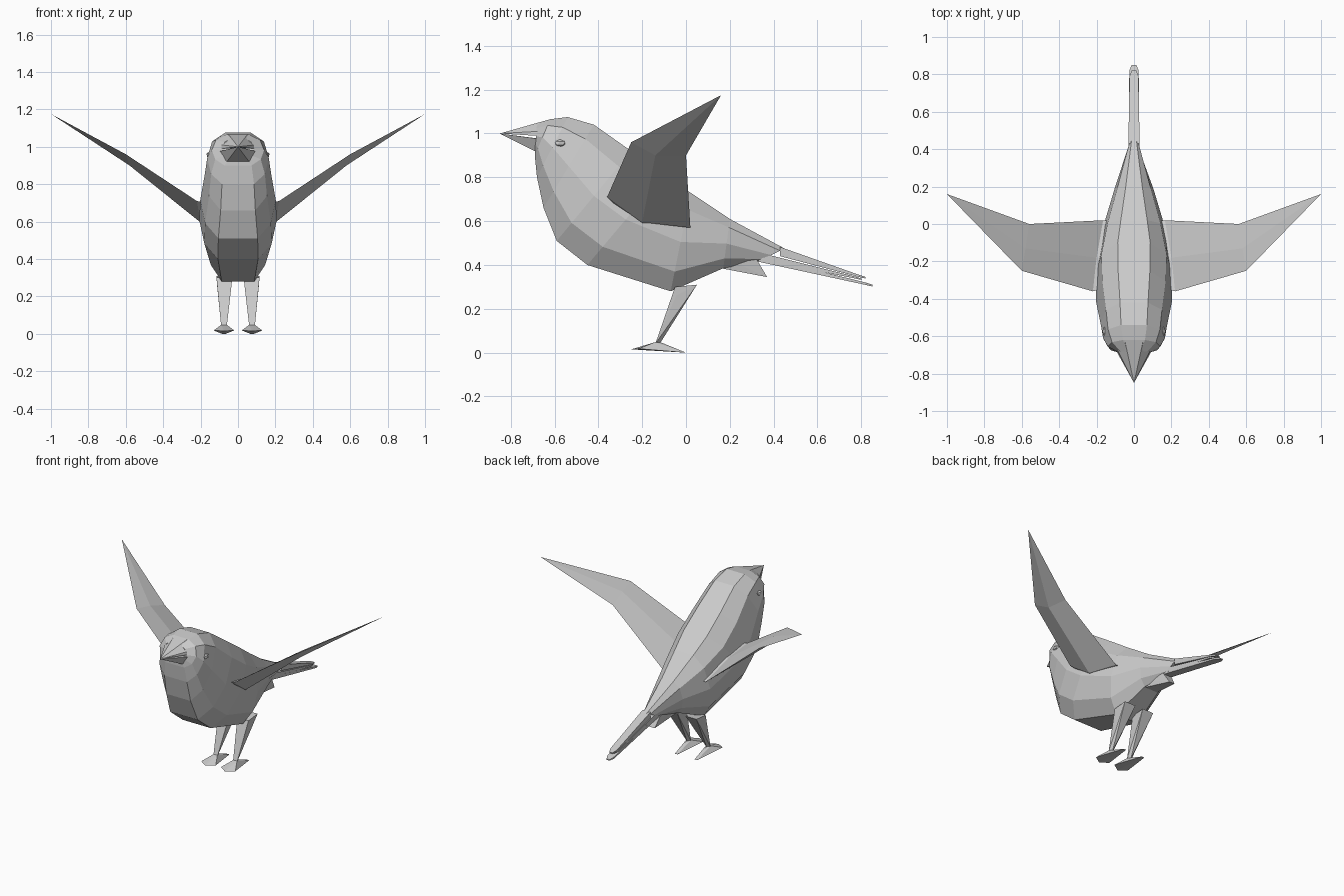
import bpy, bmesh
from mathutils import Vector


def finish(name, bm, mirror=False):
    bmesh.ops.recalc_face_normals(bm, faces=bm.faces)
    me = bpy.data.meshes.new(name)
    bm.to_mesh(me)
    bm.free()
    ob = bpy.data.objects.new(name, me)
    bpy.context.collection.objects.link(ob)
    if mirror:
        ob.modifiers.new("Mirror", 'MIRROR').use_mirror_merge = False
    return ob


def loft(name, rings, tip=None, mirror=False):
    """Skin equal-length rings; close the start with a cap and the end with a cap or tip."""
    bm = bmesh.new()
    vs = [[bm.verts.new(p) for p in r] for r in rings]
    n = len(vs[0])
    for a, b in zip(vs, vs[1:]):
        for i in range(n):
            j = (i + 1) % n
            bm.faces.new((a[i], a[j], b[j], b[i]))
    bm.faces.new(vs[0])
    if tip:
        t = bm.verts.new(tip)
        for i in range(n):
            bm.faces.new((vs[-1][i], vs[-1][(i + 1) % n], t))
    else:
        bm.faces.new(vs[-1])
    return finish(name, bm, mirror)


def hull(name, pts, mirror=False):
    bm = bmesh.new()
    vs = [bm.verts.new(p) for p in pts]
    bmesh.ops.convex_hull(bm, input=vs)
    return finish(name, bm, mirror)


# Body: slanted ten-sided sections (top y, top z, bottom y, bottom z, half width)
stations = [
    (-0.68, 1.045, -0.69, 0.93, 0.085),
    (-0.62, 1.065, -0.69, 0.90, 0.14),
    (-0.54, 1.075, -0.68, 0.80, 0.165),
    (-0.42, 1.04, -0.65, 0.66, 0.178),
    (-0.25, 0.92, -0.59, 0.51, 0.202),
    (-0.10, 0.815, -0.45, 0.40, 0.207),
    (0.02, 0.73, -0.07, 0.28, 0.168),
    (0.20, 0.61, 0.17, 0.385, 0.105),
    (0.45, 0.475, 0.33, 0.415, 0.03),
]
half = [(0.42, 0.0), (0.84, 0.17), (1.0, 0.5), (0.87, 0.8), (0.52, 1.0)]
profile = half + [(-x, t) for x, t in reversed(half)]
rings = []
for ty, tz, by, bz, w in stations:
    rings.append([(w * x, ty + (by - ty) * t, tz + (bz - tz) * t) for x, t in profile])
loft("body", rings)

# Beak: upper and lower halves meeting at the tip
tip = (0, -0.85, 1.0)
hull("upper_beak", [tip] + [(s * x, y, z) for s in (-1, 1) for x, y, z in
     ((0.035, -0.69, 1.045), (0.05, -0.62, 1.065), (0.09, -0.67, 1.01), (0.125, -0.61, 0.985))])
hull("lower_beak", [tip] + [(s * x, y, z) for s in (-1, 1) for x, y, z in
     ((0.06, -0.69, 0.92), (0.10, -0.67, 0.975), (0.12, -0.62, 0.97))])

# Eyes
bm = bmesh.new()
bmesh.ops.create_icosphere(bm, subdivisions=1, radius=1)
for v in bm.verts:
    v.co = Vector((0.155 + v.co.x * 0.015, -0.575 + v.co.y * 0.028, 0.955 + v.co.z * 0.018))
finish("eyes", bm, True)

# Wings: leading edge, upper, trailing edge, lower point per section
loft("wings", [
    [(0.12, -0.33, 0.69), (0.12, -0.18, 0.66), (0.10, 0.02, 0.57), (0.12, -0.2, 0.56)],
    [(0.22, -0.36, 0.71), (0.20, -0.18, 0.67), (0.165, 0.02, 0.57), (0.20, -0.2, 0.595)],
    [(0.60, -0.25, 0.96), (0.58, -0.13, 0.94), (0.56, 0.0, 0.90), (0.58, -0.14, 0.90)],
], tip=(1.0, 0.16, 1.175), mirror=True)


# Tail feathers: narrow tapering strips (root y, top z, bottom z, end y, top z, bottom z, half width)
def feather(name, y0, t0, b0, y1, t1, b1, w0, w1):
    strip = []
    for y, t, b, w in ((y0, t0, b0, w0), (y1 - 0.03, t1 + 0.01, b1 + 0.007, w1),
                       (y1, t1, b1, w1 * 0.5)):
        strip.append([(-w, y, t), (w, y, t), (w, y, b), (-w, y, b)])
    loft(name, strip)


feather("upper_tail_feather", 0.43, 0.482, 0.44, 0.82, 0.345, 0.338, 0.03, 0.024)
feather("middle_tail_feather", 0.36, 0.45, 0.42, 0.80, 0.338, 0.332, 0.03, 0.024)
feather("lower_tail_feather", 0.33, 0.44, 0.415, 0.85, 0.31, 0.302, 0.03, 0.025)

# Small wedge of feathers under the tail
hull("undertail_wedge", [(s * x, y, z) for s in (-1, 1) for x, y, z in
     ((0.05, 0.16, 0.385), (0.05, 0.20, 0.42), (0.035, 0.32, 0.43), (0.02, 0.37, 0.345))])

# Legs
hull("legs", [
    (0.03, -0.05, 0.30), (0.115, -0.05, 0.30), (0.03, 0.05, 0.31), (0.115, 0.05, 0.31),
    (0.035, -0.045, 0.26), (0.112, -0.045, 0.26),
    (0.06, -0.14, 0.04), (0.09, -0.14, 0.04), (0.075, -0.12, 0.04)], True)

# Feet
hull("feet", [
    (0.06, -0.14, 0.048), (0.09, -0.14, 0.048), (0.075, -0.11, 0.045),
    (0.02, -0.215, 0.018), (0.075, -0.25, 0.015), (0.13, -0.215, 0.018),
    (0.065, 0.0, 0.0), (0.085, 0.0, 0.0)], True)
